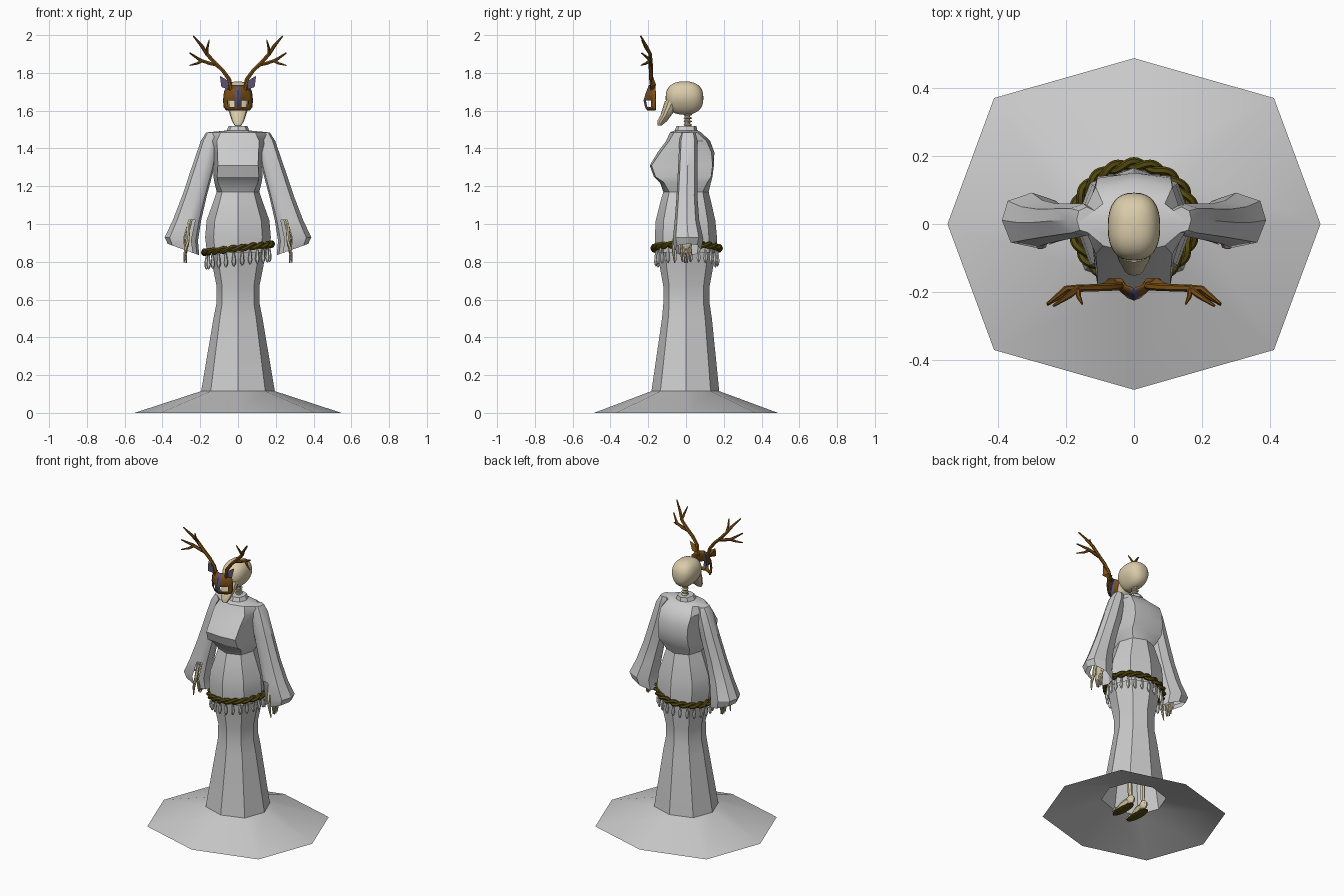
import bpy, bmesh, math
from mathutils import Vector

cube = bpy.data.objects.get("Cube")
if cube:
    bpy.data.objects.remove(cube, do_unlink=True)


def material(name, rgb):
    m = bpy.data.materials.new(name)
    m.use_nodes = True
    m.diffuse_color = (*rgb, 1)
    m.node_tree.nodes["Principled BSDF"].inputs["Base Color"].default_value = (*rgb, 1)
    return m


CLOTH = material("grey cloth", (0.60, 0.60, 0.60))
PALE = material("pale grey", (0.68, 0.68, 0.66))
BONE = material("bone", (0.70, 0.60, 0.40))
BROWN = material("mask brown", (0.20, 0.08, 0.008))
PURPLE = material("dusky purple", (0.11, 0.085, 0.16))
OLIVE = material("dark olive", (0.09, 0.068, 0.005))


def finish(name, bm, mats, mirror=False, thick=0):
    bmesh.ops.recalc_face_normals(bm, faces=bm.faces)
    me = bpy.data.meshes.new(name)
    bm.to_mesh(me)
    bm.free()
    for m in mats if isinstance(mats, tuple) else (mats,):
        me.materials.append(m)
    ob = bpy.data.objects.new(name, me)
    bpy.context.collection.objects.link(ob)
    if thick:
        mod = ob.modifiers.new("Thickness", 'SOLIDIFY')
        mod.thickness = thick
    if mirror:
        ob.modifiers.new("Mirror", 'MIRROR')
    return ob


def loft(bm, rings, caps=(True, True), closed=False):
    """Skin a row of point rings; returns the side faces by (row, column)."""
    rows = [[bm.verts.new(p) for p in r] for r in rings]
    n, faces = len(rows[0]), {}
    for i in range(len(rows) if closed else len(rows) - 1):
        a, b = rows[i], rows[(i + 1) % len(rows)]
        for j in range(n):
            k = (j + 1) % n
            faces[i, j] = bm.faces.new((a[j], a[k], b[k], b[j]))
    if caps[0]:
        bm.faces.new(rows[0])
    if caps[1]:
        bm.faces.new(rows[-1])
    return faces


def body(name, rings, caps, mat=CLOTH):
    """Eight-sided garment: z, half width, front y, back y, diagonal factors."""
    def ring(z, w, f, b, kx=0.74, ky=0.74):
        right = [(0, f, z), (kx * w, ky * f, z), (w, 0, z), (kx * w, ky * b, z), (0, b, z)]
        return right + [(-x, y, h) for x, y, h in right[3:0:-1]]
    bm = bmesh.new()
    loft(bm, [ring(*r) for r in rings], caps)
    return finish(name, bm, mat)


def tube(name, pts, radii, mat, mirror=False, closed=False, sides=6):
    pts = [Vector(p) for p in pts]
    n, rings = len(pts), []
    for i, p in enumerate(pts):
        a = pts[i - 1] if closed or i else p
        b = pts[(i + 1) % n] if closed or i < n - 1 else p
        q = (b - a).to_track_quat('Z', 'Y')
        r = radii[i] if isinstance(radii, (list, tuple)) else radii
        rings.append([p + q @ Vector((r * math.cos(t), r * math.sin(t), 0))
                      for t in [2 * math.pi * s / sides for s in range(sides)]])
    bm = bmesh.new()
    loft(bm, rings, (not closed, not closed), closed)
    return finish(name, bm, mat, mirror)


def ball(name, centre, size, mat, mirror=False, power=1.0, taper=0.0, seg=16):
    bm = bmesh.new()
    bmesh.ops.create_uvsphere(bm, u_segments=seg, v_segments=max(6, seg // 2), radius=1)
    for v in bm.verts:
        c = [math.copysign(abs(a) ** power, a) for a in v.co]
        c[0] *= 1 + taper * min(0, c[2])
        v.co = [centre[i] + c[i] * size[i] for i in range(3)]
    return finish(name, bm, mat, mirror)


# Dress: flared skirt, hip tunic and bodice
body("skirt", [(0, .548, -.487, .487, .75, .76), (.115, .195, -.183, .176), (.5, .13, -.127, .137),
               (.58, .114, -.12, .125), (.67, .113, -.12, .125), (.78, .135, -.14, .145),
               (.88, .152, -.15, .15)], (False, False))
body("hip_tunic", [(.85, .165, -.16, .165), (.93, .174, -.165, .164), (1.02, .166, -.16, .155),
                   (1.12, .13, -.135, .132), (1.17, .113, -.12, .12)], (False, False))
body("bodice", [(1.17, .113, -.12, .12), (1.22, .125, -.138, .132, .85, .85),
                (1.25, .13, -.17, .14, .85, .95), (1.31, .13, -.192, .148, .82, .95),
                (1.38, .132, -.15, .15, .82, .9), (1.44, .15, -.105, .128, .75, .85),
                (1.485, .165, -.085, .08, .55, .75), (1.495, .06, -.06, .06),
                (1.52, .048, -.05, .055)], (False, True))

# Bell sleeves, open at the hem, with a slit in the front
ANGLES = [math.radians(a) for a in (0, 40, 90, 140, 180, 215, 240, 266, 310)]


def sleeve_ring(z, x0, x1, y0, y1, tilt):
    ring = []
    for a in ANGLES:
        c, s = (math.copysign(abs(f(a)) ** .8, f(a)) for f in (math.cos, math.sin))
        ring.append(((x0 + x1 + c * (x1 - x0)) / 2, (y0 + y1 + s * (y1 - y0)) / 2, z + c * tilt))
    return ring


bm = bmesh.new()
side = loft(bm, [sleeve_ring(*r) for r in (
    (1.485, .11, .168, -.025, .05, 0), (1.445, .10, .197, -.035, .06, -.005),
    (1.30, .125, .245, -.042, .06, 0), (1.15, .165, .295, -.05, .06, 0),
    (1.02, .195, .345, -.06, .07, 0), (.92, .212, .388, -.07, .092, .01),
    (.865, .205, .372, -.06, .08, .03))], (True, False))
bmesh.ops.delete(bm, geom=[side[4, 6], side[5, 6]], context='FACES')
finish("sleeves", bm, CLOTH, True)

# Arm bones and hands
tube("arm_bones", [(.16, 0, 1.42), (.215, .01, 1.18), (.27, 0, .95)], [.016, .013, .013], BONE, True)
ball("palms", (.272, 0, .91), (.014, .032, .045), BONE, True, seg=10)
for i in range(4):
    y = -.024 + .016 * i
    tip = .79 + .008 * abs(i - 1.5)
    tube(f"finger_{i + 1}", [(.272, y, .90), (.277, y, .845), (.274, y * .8, tip)],
         [.009, .008, .004], BONE, True)
tube("thumbs", [(.262, -.045, 1.0), (.267, -.062, .91), (.28, -.066, .85), (.286, -.06, .795)],
     [.010, .011, .008, .003], BONE, True)

# Braided rope belt, hanging lower on one side


def belt_point(a, out=0.0, up=0.0):
    x = (.176 + out) * math.cos(a)
    return (x, (.172 + out) * math.sin(a) + .004, .872 + .12 * x + up)


for s in range(2):
    path = []
    for i in range(120):
        a = 2 * math.pi * i / 120
        t = a * 10 + s * math.pi
        path.append(belt_point(a, .009 * math.cos(t), .010 * math.sin(t)))
    tube(f"belt_strand_{s + 1}", path, .0115, OLIVE, closed=True)

# Teardrop pendants below the belt
bm = bmesh.new()
for i in range(24):
    x, y, z = belt_point(2 * math.pi * (i + .5) / 24, -.008)
    prof = [(-.015, .004), (-.045, .009), (-.07, .012), (-.085, .008), (-.094, .002)]
    loft(bm, [[(x + r * math.cos(k * math.pi / 3), y + r * math.sin(k * math.pi / 3), z + h)
               for k in range(6)] for h, r in prof])
finish("belt_pendants", bm, PALE)

# Skull, jaw and neck bones
ball("cranium", (0, -.008, 1.667), (.077, .100, .088), BONE, power=.82, taper=.3, seg=32)
bm = bmesh.new()
loft(bm, [[(w * math.cos(t), (f + b) / 2 + (b - f) / 2 * math.sin(t), z)
           for t in [math.pi * k / 6 for k in range(12)]]
          for z, w, f, b in ((1.522, .018, -.152, -.128), (1.545, .032, -.152, -.10),
                             (1.575, .042, -.135, -.078), (1.60, .05, -.128, -.06),
                             (1.65, .055, -.112, -.03))])
finish("face_and_jaw", bm, BONE)
tube("neck", [(0, .008, 1.48), (0, .005, 1.62)], .016, BONE, sides=10)
for i in range(4):
    ball(f"vertebra_{i + 1}", (0, .01, 1.525 + .018 * i), (.021, .023, .007), BONE, seg=10)

# Leg bones, feet and sandal soles inside the skirt
tube("leg_bones", [(.06, 0, .85), (.055, .01, .48), (.05, .025, .09)], [.02, .018, .014], BONE, True)
ball("heels", (.05, .03, .075), (.022, .03, .03), BONE, True, seg=10)
tube("feet", [(.05, .03, .08), (.054, -.03, .068), (.06, -.085, .05)], [.02, .024, .016], BONE, True)
for i in range(4):
    x = .038 + .015 * i
    tube(f"toe_{i + 1}", [(x, -.07, .05), (x + .003, -.125 + .008 * i, .043)], [.009, .006], BONE, True)
ball("soles", (.056, -.035, .035), (.033, .095, .009), OLIVE, True, seg=14)

# Half mask with eye holes and a coloured centre stripe
COLS = ((0, -.205), (.018, -.198), (.056, -.184), (.078, -.164))
ROWS = ((1.60, .80, .0), (1.618, .97, -.012), (1.655, 1.02, -.02), (1.70, .95, -.006), (1.735, .5, .008))
bm = bmesh.new()
grid = [[bm.verts.new((x * s, y + (dy if x < .05 else 0), z)) for x, y in COLS] for z, s, dy in ROWS]
for r in range(4):
    for c in range(3):
        if (r, c) != (1, 1):
            f = bm.faces.new((grid[r][c], grid[r][c + 1], grid[r + 1][c + 1], grid[r + 1][c]))
            f.material_index = int(c == 0 and r >= 1)
finish("mask", bm, (BROWN, PURPLE), True, .006)

# Pointed ears, purple on the inner front
bm = bmesh.new()
base, tip = (.042, -.176, 1.71), (.096, -.176, 1.785)
left, right = (.047, -.190, 1.755), (.088, -.190, 1.725)
back = (.066, -.158, 1.735)
b, t, l, r, k = [bm.verts.new(p) for p in (base, tip, left, right, back)]
bm.faces.new((b, r, t, l)).material_index = 1
for tri in ((b, k, r), (r, k, t), (t, k, l), (l, k, b)):
    bm.faces.new(tri)
finish("mask_ears", bm, (BROWN, PURPLE), True)

# Branching antlers
tube("antler_beams", [(.036, -.178, 1.705), (.046, -.184, 1.765), (.08, -.186, 1.812), (.12, -.187, 1.85),
                      (.165, -.19, 1.90), (.19, -.21, 1.94), (.236, -.24, 1.995)],
     [.012, .011, .011, .011, .010, .009, .004], BROWN, True)
tube("antler_upper_tines", [(.165, -.19, 1.90), (.162, -.215, 1.935), (.152, -.235, 1.975)],
     [.009, .007, .003], BROWN, True)
tube("antler_lower_tines", [(.11, -.187, 1.84), (.155, -.187, 1.852), (.20, -.19, 1.868), (.255, -.235, 1.905)],
     [.009, .010, .009, .004], BROWN, True)
tube("antler_side_tines", [(.19, -.19, 1.865), (.215, -.212, 1.85), (.255, -.238, 1.84)],
     [.009, .007, .003], BROWN, True)

# Smooth shading that keeps the facet edges
bpy.ops.object.select_all(action='DESELECT')
for ob in bpy.context.collection.objects:
    if ob.type == 'MESH':
        ob.select_set(True)
        bpy.context.view_layer.objects.active = ob
bpy.ops.object.shade_smooth_by_angle(angle=math.radians(30))
